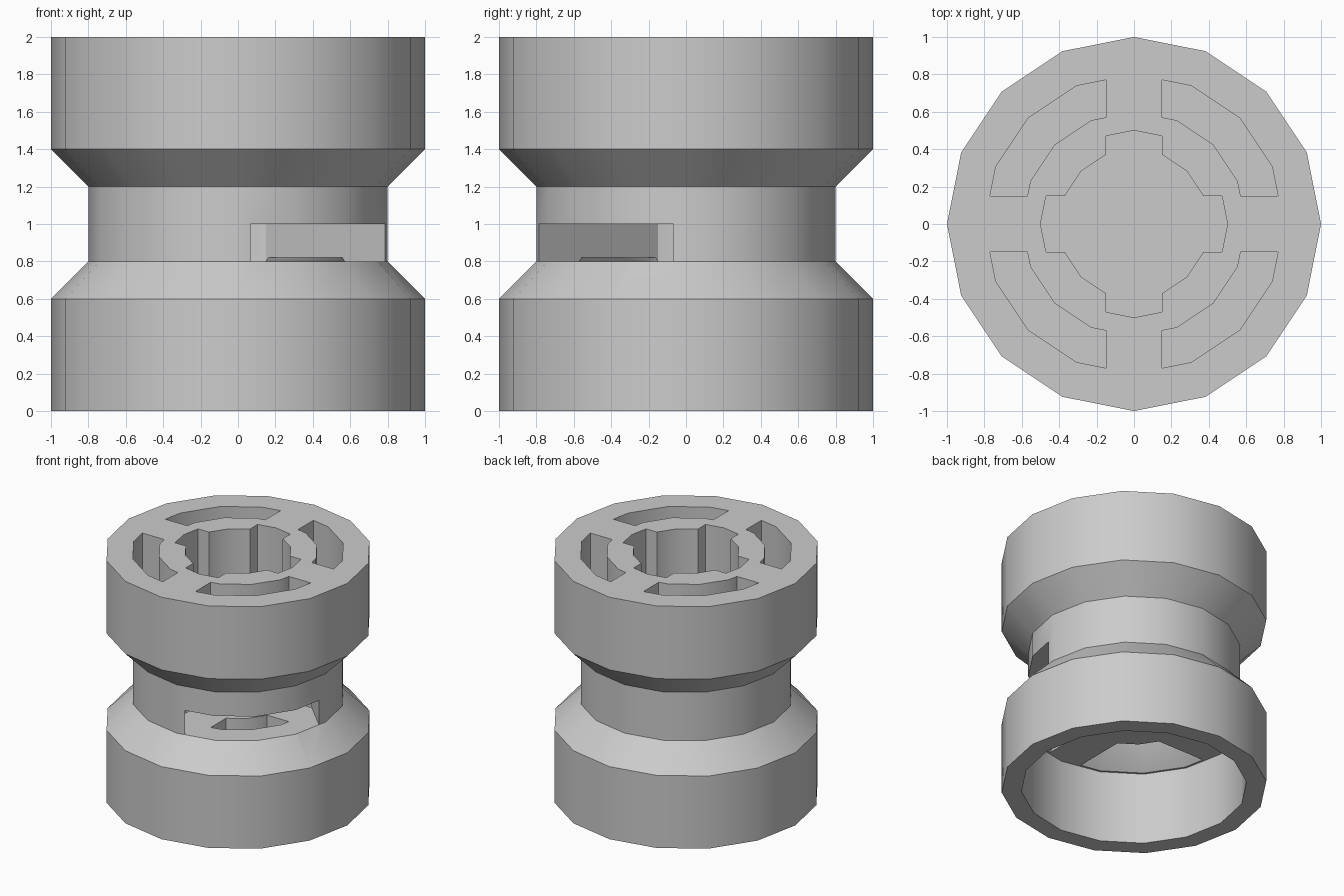
import bpy, bmesh, math

SIDES = 16
STEP = 2 * math.pi / SIDES
RIB = 0.15        # half width of the cross ribs

cube = bpy.data.objects.get("Cube")
if cube:
    bpy.data.objects.remove(cube, do_unlink=True)

grey = bpy.data.materials.new("plain_grey")
grey.use_nodes = True
grey.diffuse_color = (0.6, 0.6, 0.6, 1)
grey.node_tree.nodes["Principled BSDF"].inputs["Base Color"].default_value = (0.6, 0.6, 0.6, 1)


def loft(name, rings):
    """Closed solid through rings of matching points."""
    bm = bmesh.new()
    loops = [[bm.verts.new(p) for p in ring] for ring in rings]
    for a, b in zip(loops, loops[1:]):
        for i in range(len(a)):
            j = (i + 1) % len(a)
            bm.faces.new((a[i], a[j], b[j], b[i]))
    bm.faces.new(loops[0][::-1])
    bm.faces.new(loops[-1])
    bmesh.ops.recalc_face_normals(bm, faces=bm.faces)
    mesh = bpy.data.meshes.new(name)
    bm.to_mesh(mesh)
    bm.free()
    obj = bpy.data.objects.new(name, mesh)
    bpy.context.collection.objects.link(obj)
    mesh.materials.append(grey)
    return obj


def lathe(name, profile):
    return loft(name, [[(r * math.cos(i * STEP), r * math.sin(i * STEP), z)
                        for i in range(SIDES)] for r, z in profile])


def prism(name, points, z0, z1):
    return loft(name, [[(x, y, z) for x, y in points] for z in (z0, z1)])


def turn(points, angle):
    c, s = math.cos(angle), math.sin(angle)
    return [(x * c - y * s, x * s + y * c) for x, y in points]


def side_at(r, offset):
    """Distance out to the polygon of radius r on a line beside an axis."""
    k = offset / (r * math.sin(STEP))
    return r * (1 - k * (1 - math.cos(STEP)))


def quarter_arc(r):
    mid = [(r * math.cos(i * STEP), r * math.sin(i * STEP)) for i in (1, 2, 3)]
    d = side_at(r, RIB)
    return [(d, RIB)] + mid + [(RIB, d)]


def sector(r_in, r_out):
    return quarter_arc(r_out) + quarter_arc(r_in)[::-1]


# Spool-shaped body
body = lathe("spool_body", [(1, 0), (1, 0.6), (0.8, 0.8), (0.8, 1.2), (1, 1.4), (1, 2)])

# Bottom cup and top bore
cutters = [lathe("cup_cutter", [(0.85, -0.1), (0.85, 0.6)]),
           lathe("bore_cutter", [(0.4, 0.95), (0.4, 2.1)])]

# Four-fold cuts: top arc slots, bore notches, funnels between the ribs
notch_out = side_at(0.5, RIB)
notch = [(0.3, -RIB), (notch_out, -RIB), (0.5, 0), (notch_out, RIB), (0.3, RIB)]
for q in range(4):
    a = q * math.pi / 2
    cutters.append(prism("slot_cutter", turn(sector(0.6, 0.8), a), 1.4, 2.1))
    cutters.append(prism("notch_cutter", turn(notch, a), 0.95, 2.1))
    cutters.append(loft("funnel_cutter", [
        [(x, y, z) for x, y in turn(sector(0.4, r), a)]
        for r, z in ((0.845, 0.59), (0.6, 0.8), (0.59, 0.82))]))

# Side window: straight sided slot with a rounded back
w, r = 0.509, 0.6
arc = [(r * math.sin(i * STEP), -r * math.cos(i * STEP)) for i in range(-3, 4)]
(x0, y0), (x1, y1) = arc[-2:]
back = y0 + (y1 - y0) * (w - x0) / (x1 - x0)
window = [(-w, 0.95), (-w, back)] + arc[1:-1] + [(w, back), (w, 0.95)]
cutters.append(prism("window_cutter", turn(window, -3 * math.pi / 4), 0.8, 1.0))

# Carve the body, then drop the cutters
bpy.context.view_layer.objects.active = body
for cutter in cutters:
    cutter.hide_render = True
    mod = body.modifiers.new("carve", "BOOLEAN")
    mod.operation = "DIFFERENCE"
    mod.solver = "EXACT"
    mod.object = cutter
    bpy.ops.object.modifier_apply(modifier=mod.name)
for cutter in cutters:
    bpy.data.objects.remove(cutter, do_unlink=True)

bpy.ops.object.select_all(action="DESELECT")
body.select_set(True)
bpy.ops.object.shade_smooth_by_angle(angle=math.radians(30))
